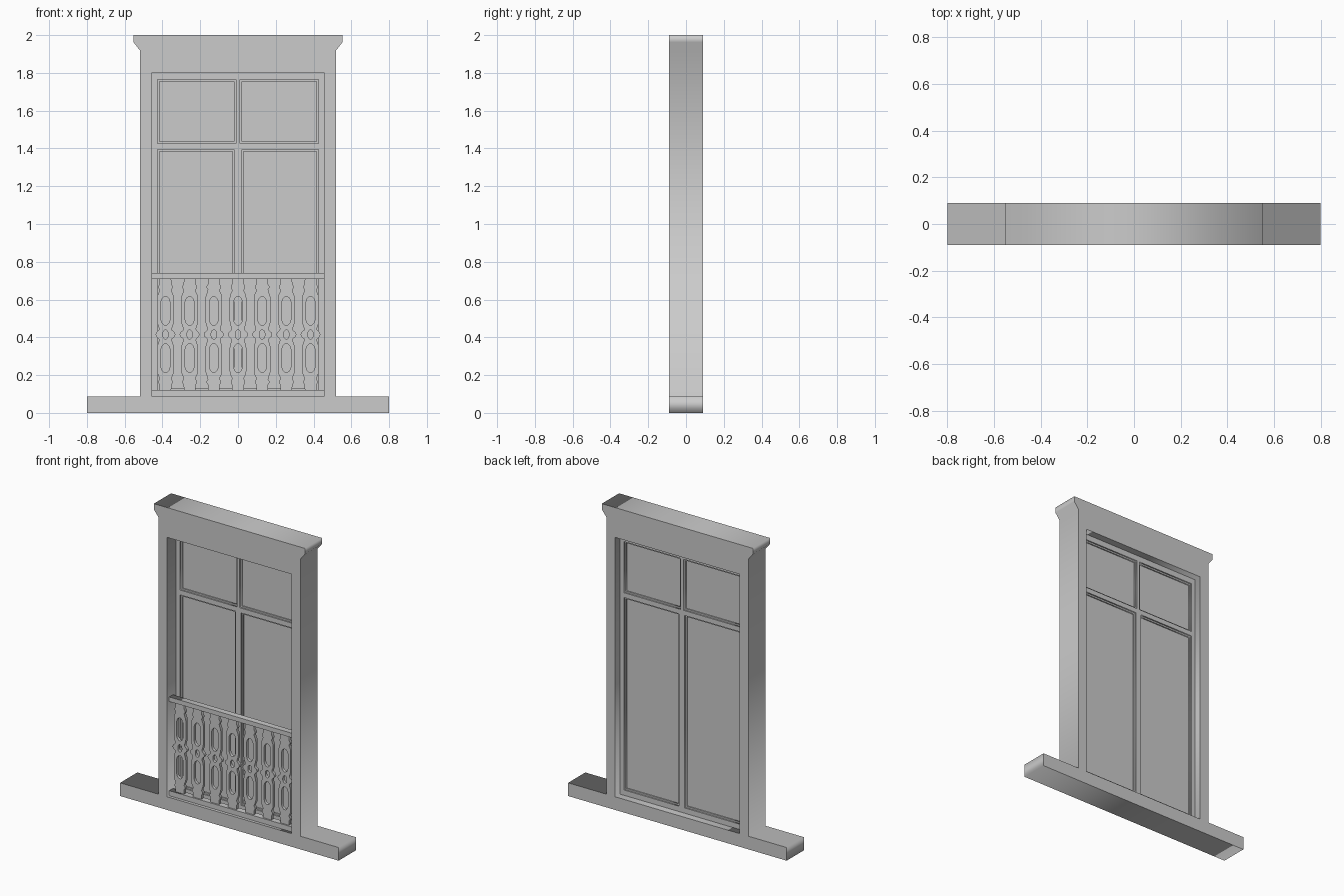
import bpy, bmesh, math
from mathutils import Matrix

if "Cube" in bpy.data.objects:
    bpy.data.objects.remove(bpy.data.objects["Cube"])


def plate(name, loops, y0, y1):
    """Flat board: first loop is the outline in x/z, the others are holes."""
    cu = bpy.data.curves.new(name + "_outline", 'CURVE')
    cu.dimensions = '2D'
    cu.fill_mode = 'BOTH'
    cu.extrude = (y1 - y0) / 2
    for pts in loops:
        sp = cu.splines.new('POLY')
        sp.points.add(len(pts) - 1)
        for p, (x, z) in zip(sp.points, pts):
            p.co = (x, z, 0, 1)
        sp.use_cyclic_u = True
    tmp = bpy.data.objects.new(name + "_tmp", cu)
    bpy.context.collection.objects.link(tmp)
    bpy.context.view_layer.update()
    dg = bpy.context.evaluated_depsgraph_get()
    me = bpy.data.meshes.new_from_object(tmp.evaluated_get(dg))
    bpy.data.objects.remove(tmp)
    me.name = name
    me.transform(Matrix.Translation((0, (y0 + y1) / 2, 0)) @ Matrix.Rotation(math.pi / 2, 4, 'X'))
    bm = bmesh.new()
    bm.from_mesh(me)
    bmesh.ops.remove_doubles(bm, verts=bm.verts, dist=1e-5)
    bmesh.ops.recalc_face_normals(bm, faces=bm.faces)
    bm.to_mesh(me)
    bm.free()
    ob = bpy.data.objects.new(name, me)
    bpy.context.collection.objects.link(ob)
    return ob


def rect(x0, x1, z0, z1):
    return [(x0, z0), (x1, z0), (x1, z1), (x0, z1)]


def mirrored(half):
    return half + [(-x, z) for x, z in reversed(half)]


def oval(cz, rx, rz, straight=0.0, n=12):
    """Closed oval, stretched by a straight middle section."""
    pts = []
    for i in range(n):
        a = 2 * math.pi * (i + 0.5) / n
        s = math.sin(a)
        pts.append((rx * math.cos(a), cz + rz * s + math.copysign(straight, s)))
    return pts


# Surround: sill, jambs and flared cornice in one piece
surround = mirrored([(0.80, 0), (0.80, 0.087), (0.52, 0.087), (0.52, 1.92),
                     (0.553, 1.962), (0.553, 2.0)])
plate("window_surround", [surround, rect(-0.455, 0.455, 0.087, 1.803)], -0.09, 0.09)


# Sash frame, with a thinner stepped bead around every pane
def panes(inset):
    a, i = 0.425 - inset, inset
    out = []
    for z0, z1, m in ((0.122, 1.395, 0.02), (1.427, 1.765, 0.01)):
        out += [rect(-a, -m - i, z0 + i, z1 - i), rect(m + i, a, z0 + i, z1 - i)]
    return out


edge = rect(-0.455, 0.455, 0.087, 1.803)
plate("sash_frame", [edge] + panes(0), 0.003, 0.042)
plate("glazing_bead", [edge] + panes(0.01), 0.012, 0.033)
plate("glass", [rect(-0.44, 0.44, 0.1, 1.79)], 0.020, 0.025)

# Railing: two rails and seven fretwork balusters
plate("top_rail", [rect(-0.455, 0.455, 0.71, 0.74)], -0.07, -0.03)
plate("bottom_rail", [rect(-0.455, 0.455, 0.087, 0.12)], -0.07, -0.03)

MID = 0.415
upper = [(0.053, 0.0), (0.048, 0.012), (0.036, 0.022), (0.034, 0.032), (0.042, 0.055),
         (0.044, 0.07), (0.044, 0.195), (0.041, 0.21), (0.033, 0.228), (0.032, 0.238),
         (0.038, 0.246), (0.038, 0.256), (0.032, 0.266), (0.030, 0.298)]
half = [(x, MID - z) for x, z in reversed(upper[1:])] + [(x, MID + z) for x, z in upper]
loops = [mirrored(half), oval(MID, 0.015, 0.025)]
loops += [oval(MID + s * 0.125, 0.025, 0.042, 0.035) for s in (-1, 1)]
first = plate("baluster_1", loops, -0.06, -0.04)
first.location.x = -3 * 0.128
for k in range(1, 7):
    b = bpy.data.objects.new(f"baluster_{k + 1}", first.data)
    b.location.x = (k - 3) * 0.128
    bpy.context.collection.objects.link(b)
